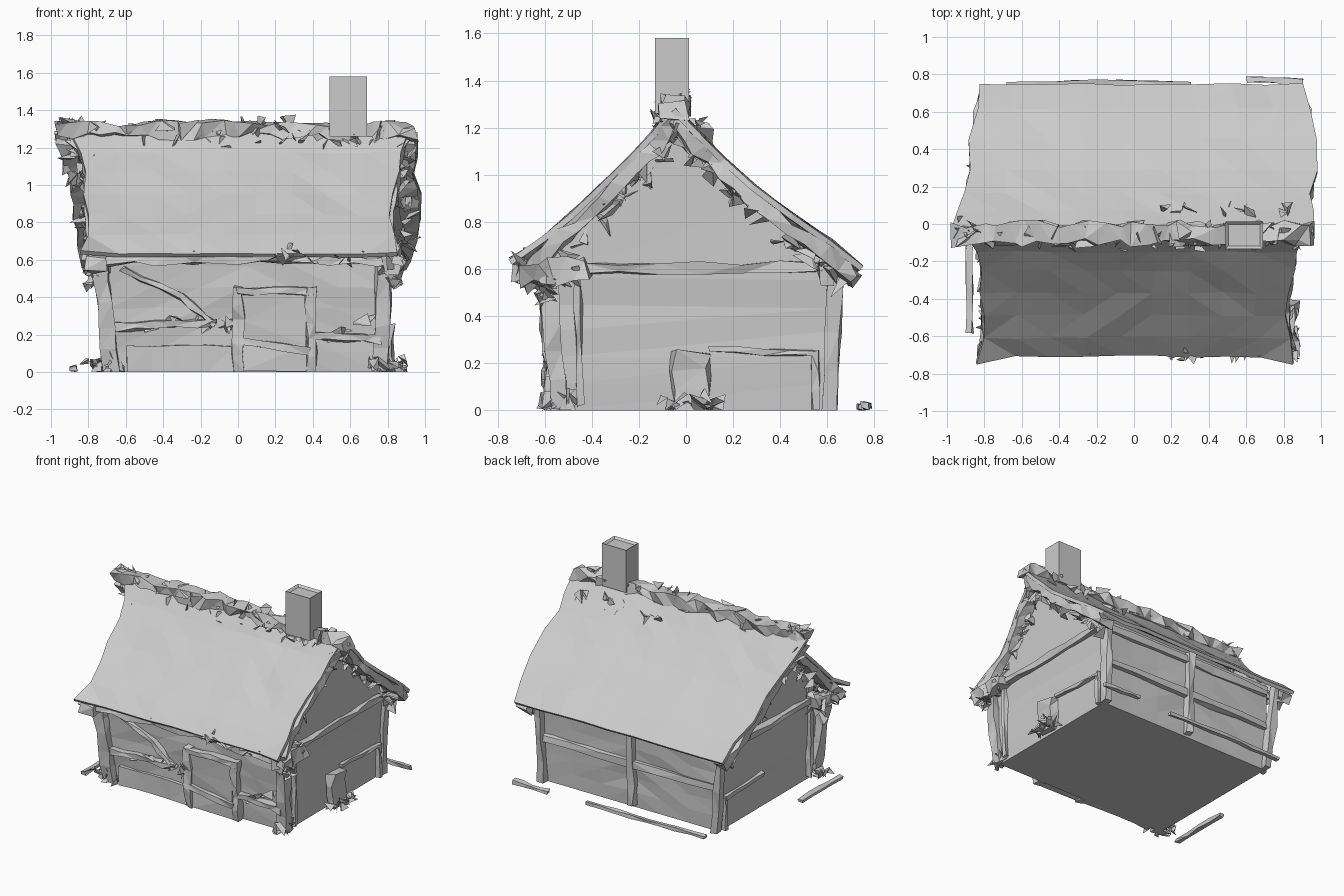
import bpy, bmesh, math, random
from mathutils import Vector

if "Cube" in bpy.data.objects:
    bpy.data.objects.remove(bpy.data.objects["Cube"])
random.seed(7)

def finish(name, bm):
    bmesh.ops.recalc_face_normals(bm, faces=bm.faces)
    me = bpy.data.meshes.new(name)
    bm.to_mesh(me)
    bm.free()
    ob = bpy.data.objects.new(name, me)
    bpy.context.collection.objects.link(ob)
    return ob

def jit(a):
    return Vector([random.uniform(-a, a) for _ in range(3)])

def rough_beam(name, path, w, h, axis, seg=4, j=0.01):
    """Square beam swept along a path, roughened. w lies along axis, h across it."""
    pts = []
    for a, b in zip(path, path[1:]):
        pts += [Vector(a).lerp(Vector(b), k / seg) for k in range(seg)]
    pts.append(Vector(path[-1]))
    bm, rings, ax = bmesh.new(), [], Vector(axis).normalized()
    for i, p in enumerate(pts):
        t = (pts[min(i + 1, len(pts) - 1)] - pts[max(i - 1, 0)]).normalized()
        u = t.cross(ax).normalized()
        ring = [p + ax * w / 2 * s + u * h / 2 * q + jit(j)
                for s, q in ((-1, -1), (1, -1), (1, 1), (-1, 1))]
        for c in ring:
            c.z = max(c.z, 0)
        rings.append([bm.verts.new(c) for c in ring])
    for a, b in zip(rings, rings[1:]):
        for k in range(4):
            bm.faces.new((a[k], a[(k + 1) % 4], b[(k + 1) % 4], b[k]))
    bm.faces.new(rings[0])
    bm.faces.new(rings[-1])
    bmesh.ops.triangulate(bm, faces=bm.faces)
    return finish(name, bm)

def shards(name, path, n, size, spread):
    """Scatter of sharp little tetrahedra along a path."""
    bm = bmesh.new()
    for _ in range(n):
        k = random.randrange(len(path) - 1)
        c = Vector(path[k]).lerp(Vector(path[k + 1]), random.random()) + jit(spread)
        v = [c + jit(size) for _ in range(4)]
        for q in v:
            q.z = max(q.z, 0)
        v = [bm.verts.new(q) for q in v]
        for f in ((0, 1, 2), (0, 1, 3), (0, 2, 3), (1, 2, 3)):
            bm.faces.new([v[i] for i in f])
    return finish(name, bm)

# House body: gable profile run from left to right, faces slightly uneven
profile = [(-0.53, 0), (0.59, 0), (0.61, 0.66), (0.3, 0.88), (0.1, 1.07),
           (-0.06, 1.23), (-0.25, 1.0), (-0.57, 0.68)]
bm = bmesh.new()
ends = [[bm.verts.new((x if z > 0.5 else x * 0.985, y, z)) for y, z in profile]
        for x in (-0.7, 0.78)]
caps = [bm.faces.new(e) for e in ends]
for i in range(len(profile)):
    k = (i + 1) % len(profile)
    bm.faces.new((ends[0][i], ends[0][k], ends[1][k], ends[1][i]))
walls = [f for f in bm.faces if f not in caps and f.calc_center_median().z > 0.1
         and f.calc_center_median().z < 0.5]
bmesh.ops.subdivide_edges(bm, edges=list({e for f in walls for e in f.edges}), cuts=5, use_grid_fill=True)
bmesh.ops.triangulate(bm, faces=bm.faces)
for v in bm.verts:
    if 0.02 < v.co.z < 0.6:
        v.co += jit(0.008)
finish("walls", bm)

# Curved roof slopes: (y, z, left x, right x) from ridge to eave
front = [(-0.05, 1.28, -0.92, 0.92), (-0.14, 1.165, -0.83, 0.86), (-0.24, 1.06, -0.83, 0.86),
         (-0.36, 0.94, -0.82, 0.84), (-0.48, 0.83, -0.81, 0.83), (-0.6, 0.725, -0.81, 0.86), (-0.7, 0.625, -0.83, 0.87)]
back = [(-0.05, 1.28, -0.97, 0.95), (0.06, 1.16, -0.93, 0.95), (0.16, 1.06, -0.89, 0.95),
        (0.28, 0.95, -0.89, 0.96), (0.45, 0.82, -0.87, 0.98), (0.61, 0.715, -0.85, 0.95), (0.74, 0.6, -0.84, 0.9)]
for name, prof in (("front_roof", front), ("back_roof", back)):
    bm, rows, n = bmesh.new(), [], 9
    for r, (y, z, x0, x1) in enumerate(prof):
        row = []
        for i in range(n + 1):
            edge = i in (0, n)
            x = x0 + (x1 - x0) * i / n + (random.uniform(-0.02, 0.02) if edge else 0)
            p = Vector((x, y, z)) + jit(0.006)
            if r == len(prof) - 1 and edge and y < 0:
                p += Vector((0, -0.04, 0.01))
            row.append(bm.verts.new(p))
        rows.append(row)
    for a, b in zip(rows, rows[1:]):
        for i in range(n):
            bm.faces.new((a[i], a[i + 1], b[i + 1], b[i]))
    bmesh.ops.triangulate(bm, faces=bm.faces)
    ob = finish(name, bm)
    m = ob.modifiers.new("thickness", "SOLIDIFY")
    m.thickness, m.offset = 0.025, 0

# Ragged ridge cap with straw hanging on both slopes
ridge = [(-0.97, -0.06, 1.3), (-0.5, -0.05, 1.29), (0, -0.05, 1.3), (0.5, -0.05, 1.29), (0.95, -0.05, 1.28)]
rough_beam("ridge_cap", ridge, 0.1, 0.07, (0, 1, 0), 6, 0.024)
shards("ridge_splinters", ridge, 50, 0.065, 0.02)
shards("front_ridge_splinters", [(x, -0.1, 1.23) for x in (-0.9, 0, 0.85)], 22, 0.05, 0.015)
shards("back_ridge_splinters", [(x, 0.06, 1.17) for x in (0.2, 0.5, 0.85)], 16, 0.05, 0.03)

# Ragged verge boards under both roof ends
for side, s in (("left", -1), ("right", 1)):
    for part, prof in (("front", front), ("back", back)):
        path = [((a if s < 0 else b) - s * 0.05, y * 0.97, z - 0.045) for y, z, a, b in prof]
        rough_beam(f"{side}_{part}_verge", path, 0.09, 0.06, (1, 0, 0), 2, 0.016)
        inner = [(x - s * 0.01, y * 0.93, z - 0.04) for x, y, z in path]
        shards(f"{side}_{part}_verge_splinters", inner, 34, 0.06, 0.025)

# Front eave board with splinters, bracket clumps at both ends
eave = [(-0.8, -0.66, 0.6), (0, -0.65, 0.61), (0.85, -0.66, 0.6)]
rough_beam("front_eave", eave, 0.06, 0.05, (0, 1, 0), 7, 0.014)
shards("front_eave_splinters", [(0.15, -0.69, 0.63), (0.85, -0.7, 0.61)], 18, 0.055, 0.02)
for side, x in (("left", -0.75), ("right", 0.82)):
    rough_beam(f"{side}_eave_bracket", [(x, -0.71, 0.58), (x, -0.42, 0.6)], 0.1, 0.09, (1, 0, 0), 4, 0.025)
    shards(f"{side}_bracket_splinters", [(x, -0.62, 0.47), (x, -0.48, 0.57)], 12, 0.06, 0.03)

# Corner posts, leaning outward towards the top
for side, xb, xt in (("left", -0.68, -0.74), ("right", 0.765, 0.78)):
    rough_beam(f"front_{side}_post", [(xb, -0.54, 0), (xt, -0.59, 0.62)], 0.08, 0.07, (1, 0, 0), 5, 0.012)
    rough_beam(f"back_{side}_post", [(xb, 0.61, 0), (xt, 0.64, 0.66)], 0.05, 0.06, (1, 0, 0), 4, 0.008)
    shards(f"{side}_post_rubble", [(xb, -0.58, 0.02), (xb, -0.48, 0.06)], 12, 0.055, 0.03)

# Timber framing on the back wall
rough_beam("back_middle_post", [(0.02, 0.61, 0.02), (0.02, 0.63, 0.66)], 0.06, 0.05, (1, 0, 0), 4, 0.01)
for name, z in (("back_middle_rail", 0.33), ("back_top_rail", 0.6)):
    rough_beam(name, [(-0.68, 0.61, z), (0.77, 0.61, z)], 0.04, 0.05, (0, 1, 0), 6, 0.009)

# Timber framing on both gable ends
for side, x in (("left", -0.71), ("right", 0.785)):
    rough_beam(f"{side}_jetty_beam", [(x, -0.45, 0.6), (x, 0.58, 0.61)], 0.06, 0.04, (1, 0, 0), 6, 0.01)
    rough_beam(f"{side}_low_rail", [(x, 0.1, 0.26), (x, 0.55, 0.24)], 0.03, 0.025, (1, 0, 0), 4, 0.006)
    rough_beam(f"{side}_rail_post", [(x, 0.55, 0), (x, 0.55, 0.25)], 0.03, 0.03, (1, 0, 0), 3, 0.006)
    rough_beam(f"{side}_side_post", [(x, -0.45, 0.02), (x, -0.46, 0.6)], 0.04, 0.03, (1, 0, 0), 4, 0.008)
# Small hatch and rubble against the right gable
rough_beam("side_hatch", [(0.8, 0.02, 0), (0.8, 0.02, 0.25)], 0.06, 0.15, (1, 0, 0), 3, 0.016)
shards("side_rubble", [(0.83, -0.1, 0.02), (0.84, 0.12, 0.03)], 16, 0.06, 0.02)

# Front wall: door, frame, rails and skirting
rough_beam("door", [(0.19, -0.55, 0.01), (0.19, -0.57, 0.42)], 0.34, 0.05, (1, 0, 0), 3, 0.01)
for name, x in (("door_left_post", 0.0), ("door_right_post", 0.39)):
    rough_beam(name, [(x, -0.56, 0), (x, -0.59, 0.45)], 0.05, 0.06, (1, 0, 0), 5, 0.013)
rough_beam("door_lintel", [(-0.01, -0.59, 0.43), (0.4, -0.59, 0.43)], 0.05, 0.035, (0, 1, 0), 4, 0.01)
rough_beam("door_plank", [(-0.02, -0.59, 0.17), (0.38, -0.59, 0.11)], 0.04, 0.04, (0, 1, 0), 3, 0.008)
rough_beam("front_rail", [(-0.66, -0.56, 0.24), (-0.12, -0.56, 0.27)], 0.05, 0.04, (0, 1, 0), 5, 0.012)
rough_beam("front_brace", [(-0.62, -0.57, 0.55), (-0.3, -0.57, 0.4), (-0.13, -0.57, 0.25)], 0.04, 0.03, (0, 1, 0), 3, 0.01)
rough_beam("front_skirting", [(-0.6, -0.54, 0.07), (-0.02, -0.54, 0.07)], 0.05, 0.14, (0, 1, 0), 4, 0.008)
rough_beam("front_right_rail", [(0.4, -0.56, 0.19), (0.76, -0.56, 0.17)], 0.05, 0.04, (0, 1, 0), 4, 0.013)
shards("front_splinters", [(-0.6, -0.55, 0.25), (-0.1, -0.56, 0.26), (0.4, -0.56, 0.15), (0.75, -0.56, 0.3)], 20, 0.05, 0.01)

# Loose strips lying on the ground
rough_beam("back_ground_strip", [(-0.68, 0.74, 0.015), (-0.2, 0.755, 0.015), (0.3, 0.745, 0.015)], 0.03, 0.02, (0, 1, 0), 4, 0.005)
rough_beam("corner_ground_strip", [(0.6, 0.775, 0.02), (0.9, 0.76, 0.02)], 0.03, 0.025, (0, 1, 0), 4, 0.007)
rough_beam("left_ground_strip", [(-0.88, -0.58, 0.02), (-0.88, -0.1, 0.02)], 0.035, 0.025, (1, 0, 0), 4, 0.008)
shards("left_ground_rubble", [(-0.86, -0.55, 0.02), (-0.72, -0.52, 0.03)], 12, 0.04, 0.02)

# Chimney standing on the ridge, with a shallow sunken top
bm = bmesh.new()
bmesh.ops.create_cube(bm, size=1)
for v in bm.verts:
    v.co = Vector((0.59 + v.co.x * 0.2, -0.06 + v.co.y * 0.145, 1.42 + v.co.z * 0.32))
top = max(bm.faces, key=lambda f: f.calc_center_median().z)
bmesh.ops.inset_region(bm, faces=[top], thickness=0.022)
bmesh.ops.translate(bm, verts=top.verts, vec=(0, 0, -0.015))
finish("chimney", bm)
